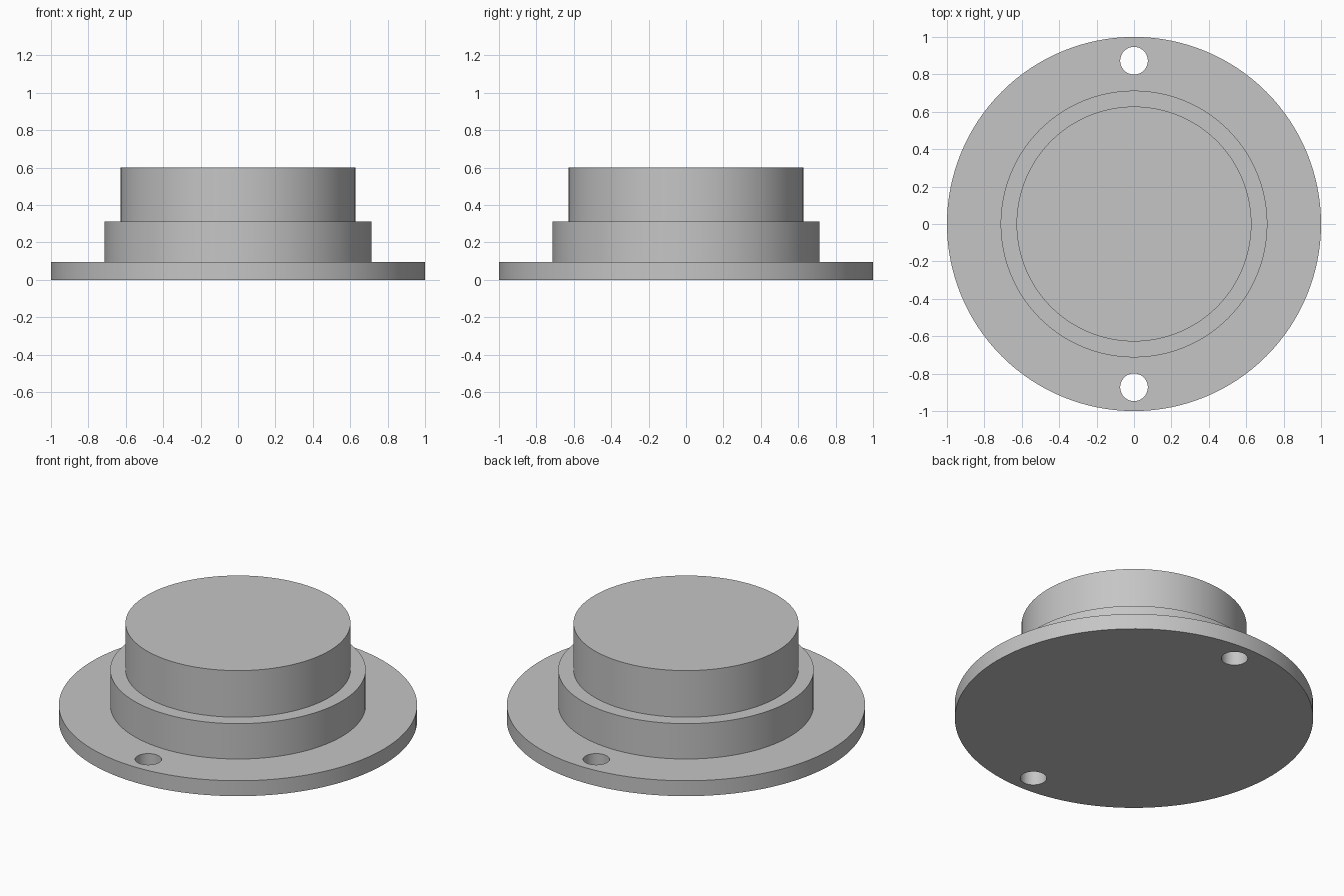
import bpy
import bmesh
from math import radians
from mathutils import Matrix, Vector

cube = bpy.data.objects.get("Cube")
if cube:
    bpy.data.objects.remove(cube, do_unlink=True)

SEGMENTS = 128

# Plain grey finish
grey = bpy.data.materials.new("plain_grey")
grey.use_nodes = True
colour = (0.56, 0.56, 0.56, 1)
grey.diffuse_color = colour
for node in grey.node_tree.nodes:
    if node.type == "BSDF_PRINCIPLED":
        node.inputs["Base Color"].default_value = colour


def add_object(name, bm):
    mesh = bpy.data.meshes.new(name)
    bm.to_mesh(mesh)
    bm.free()
    mesh.materials.append(grey)
    obj = bpy.data.objects.new(name, mesh)
    bpy.context.collection.objects.link(obj)
    return obj


def lathe(name, profile):
    """Spin (radius, height) points around z and cap both ends."""
    bm = bmesh.new()
    rings = []
    for radius, height in profile:
        ring = [bm.verts.new(Matrix.Rotation(radians(360 * i / SEGMENTS), 3, "Z")
                             @ Vector((radius, 0, height))) for i in range(SEGMENTS)]
        rings.append(ring)
    for low, high in zip(rings, rings[1:]):
        for i in range(SEGMENTS):
            j = (i + 1) % SEGMENTS
            bm.faces.new((low[i], low[j], high[j], high[i]))
    bm.faces.new(rings[0][::-1])
    bm.faces.new(rings[-1])
    bmesh.ops.recalc_face_normals(bm, faces=bm.faces)
    return add_object(name, bm)


# Stepped body: wide flange, shoulder, plug
body = lathe("stepped_flange_cap", [
    (1.0, 0), (1.0, 0.095),
    (0.713, 0.095), (0.713, 0.313),
    (0.628, 0.313), (0.628, 0.6),
])

# Front and back bolt holes through the flange
bm = bmesh.new()
for side in (-1, 1):
    bmesh.ops.create_cone(bm, cap_ends=True, segments=48, radius1=0.074, radius2=0.074,
                          depth=0.4, matrix=Matrix.Translation((0, side * 0.873, 0.05)))
cutter = add_object("bolt_hole_cutter", bm)
cutter.hide_render = True

cut = body.modifiers.new("bolt_holes", "BOOLEAN")
cut.operation = "DIFFERENCE"
cut.solver = "EXACT"
cut.object = cutter

bpy.ops.object.select_all(action="DESELECT")
body.select_set(True)
bpy.context.view_layer.objects.active = body
bpy.ops.object.modifier_apply(modifier=cut.name)
bpy.data.objects.remove(cutter, do_unlink=True)

# Smooth walls, crisp rims
bpy.ops.object.shade_smooth_by_angle(angle=radians(30))
